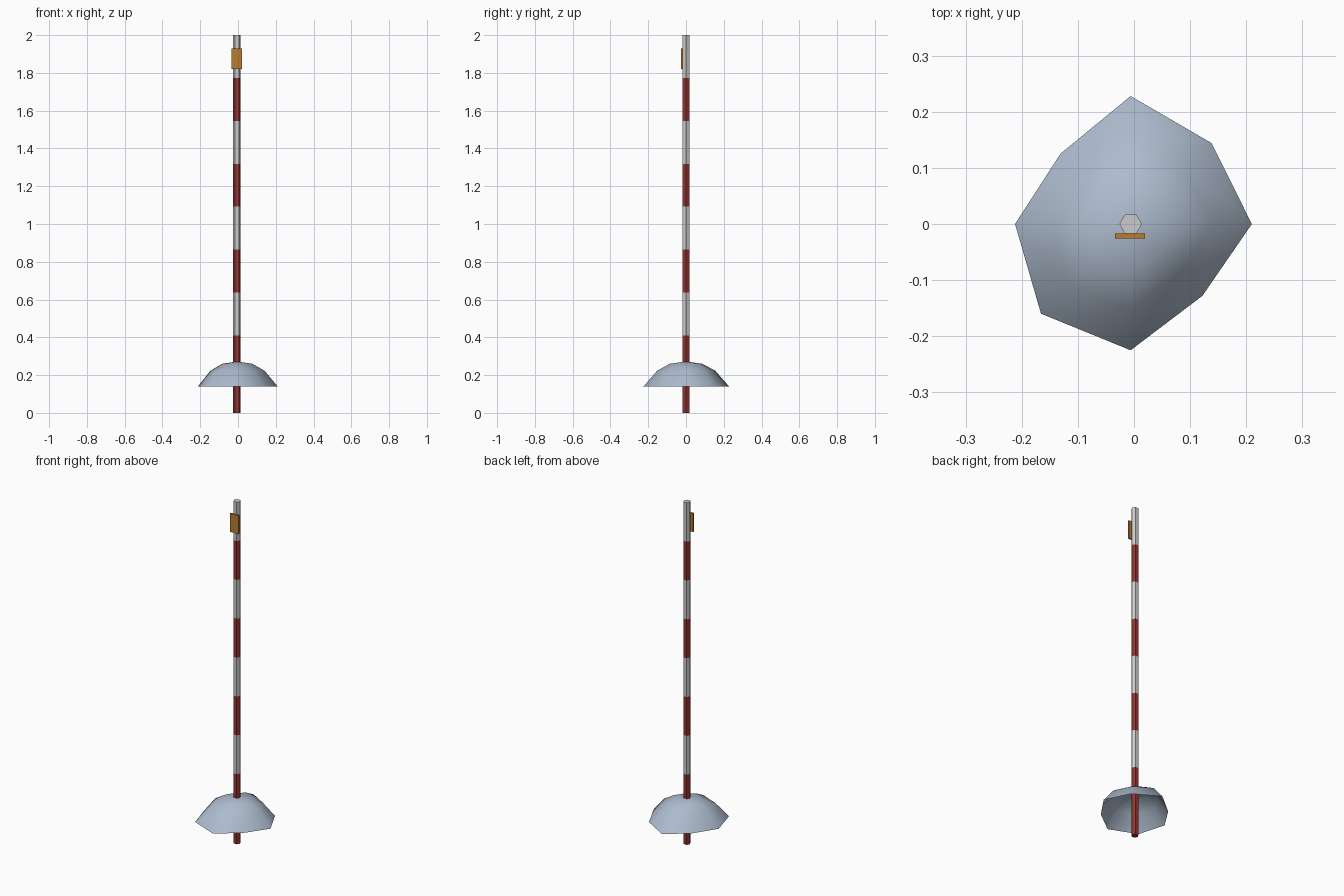
import bpy, bmesh, math

if "Cube" in bpy.data.objects:
    bpy.data.objects.remove(bpy.data.objects["Cube"])

CX = -0.006  # pole axis


def material(name, rgb):
    m = bpy.data.materials.new(name)
    m.diffuse_color = (*rgb, 1)
    m.use_nodes = True
    m.node_tree.nodes["Principled BSDF"].inputs["Base Color"].default_value = m.diffuse_color
    return m


def finish(name, bm, mats):
    bmesh.ops.recalc_face_normals(bm, faces=bm.faces)
    me = bpy.data.meshes.new(name)
    bm.to_mesh(me)
    bm.free()
    for m in mats:
        me.materials.append(m)
    ob = bpy.data.objects.new(name, me)
    bpy.context.collection.objects.link(ob)
    return ob


red = material("red_paint", (0.30, 0.035, 0.03))
white = material("white_paint", (0.62, 0.62, 0.62))
snow = material("snow", (0.42, 0.50, 0.61))
orange = material("orange", (0.50, 0.20, 0.03))

# Hexagonal striped pole, one continuous tube with alternating bands
bm = bmesh.new()
levels = [0.0] + [0.41 + i * 1.59 / 7 for i in range(8)]
rings = [[bm.verts.new((CX + 0.02 * math.cos(k * math.pi / 3),
                        0.02 * math.sin(k * math.pi / 3), z))
          for k in range(6)] for z in levels]
for i in range(8):
    for k in range(6):
        j = (k + 1) % 6
        f = bm.faces.new((rings[i][k], rings[i][j], rings[i + 1][j], rings[i + 1][k]))
        f.material_index = i % 2
bm.faces.new(rings[0][::-1])
bm.faces.new(rings[-1]).material_index = 1
finish("striped_pole", bm, [red, white])

# Irregular eight-sided snow mound, open underneath
radii = [0.216, 0.204, 0.228, 0.177, 0.206, 0.226, 0.225, 0.181]
profile = [(1, 0.14), (0.68, 0.223), (0.38, 0.26)]
bm = bmesh.new()
rings = [[bm.verts.new((CX + r * s * math.cos(k * math.pi / 4),
                        r * s * math.sin(k * math.pi / 4), z))
          for k, r in enumerate(radii)] for s, z in profile]
apex = bm.verts.new((CX, 0, 0.272))
for k in range(8):
    j = (k + 1) % 8
    for a, b in zip(rings, rings[1:]):
        bm.faces.new((a[k], a[j], b[j], b[k]))
    bm.faces.new((rings[-1][k], rings[-1][j], apex))
for f in bm.faces:
    f.smooth = True
finish("snow_mound", bm, [snow])

# Reflector plate near the top, on the front
bm = bmesh.new()
bmesh.ops.create_cube(bm, size=1)
bmesh.ops.scale(bm, vec=(0.054, 0.009, 0.108), verts=bm.verts)
bmesh.ops.translate(bm, vec=(-0.007, -0.0215, 1.875), verts=bm.verts)
finish("reflector_plate", bm, [orange])
